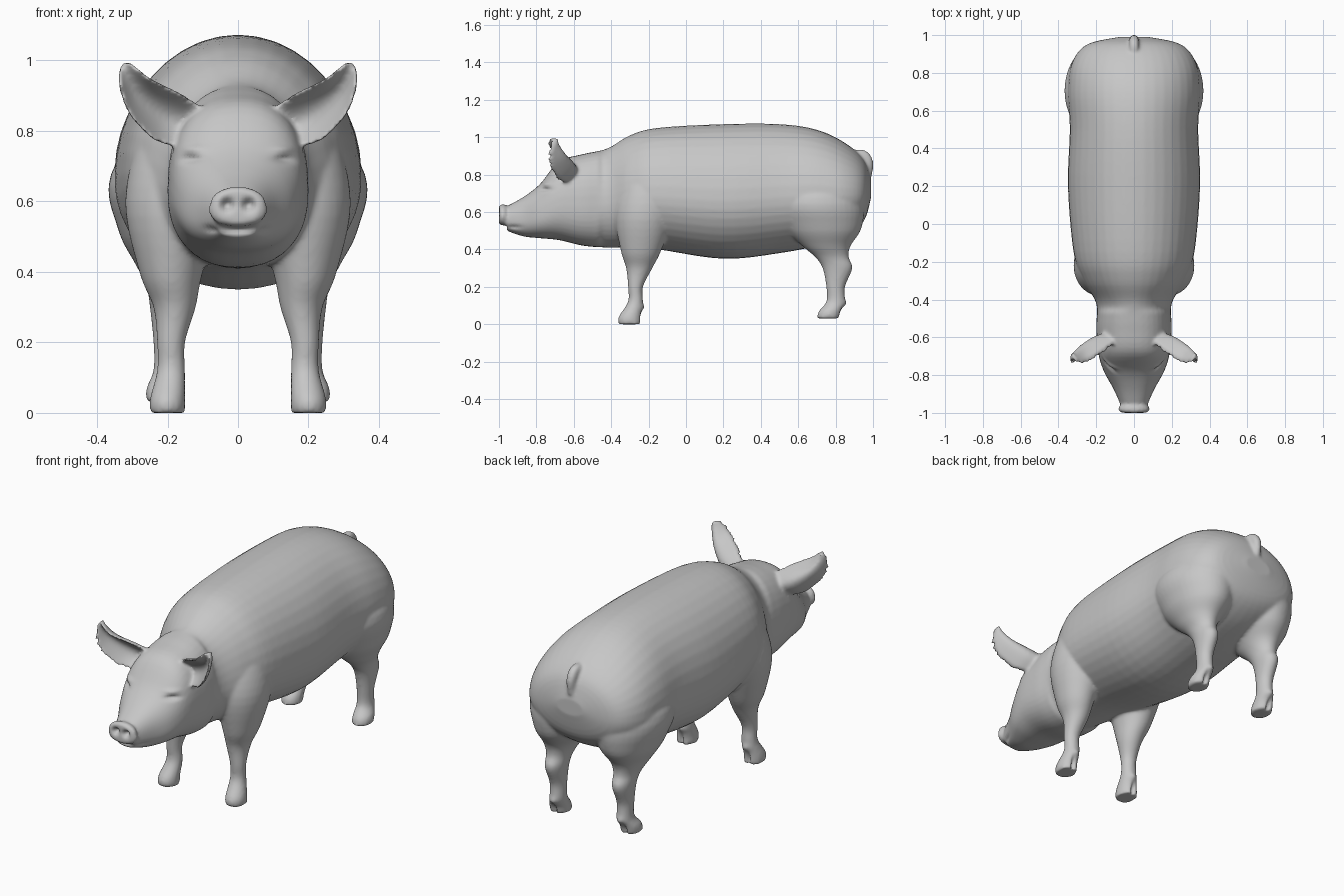
import bpy
import bmesh
from math import sin, cos, pi, exp, copysign
from mathutils import Vector

if "Cube" in bpy.data.objects:
    bpy.data.objects.remove(bpy.data.objects["Cube"])

bm = bmesh.new()


def flow(rows, steps=5):
    """Fill in rows along a smooth curve through the given rows."""
    rows = [Vector(row) for row in rows]
    padded = [rows[0]] + rows + [rows[-1]]
    filled = []
    for before, start, end, after in zip(padded, padded[1:], padded[2:], padded[3:]):
        for step in range(steps):
            t = step / steps
            leave, arrive = (end - before) / 2, (after - start) / 2
            bend = 3 * (end - start) - 2 * leave - arrive
            twist = 2 * (start - end) + leave + arrive
            filled.append(start + leave * t + bend * t ** 2 + twist * t ** 3)
    return filled + [rows[-1]]


def loft(rings):
    """Skin a list of closed rings and cap both ends."""
    loops = [[bm.verts.new(point) for point in ring] for ring in rings]
    for low, high in zip(loops, loops[1:]):
        for i in range(len(low)):
            bm.faces.new((low[i - 1], low[i], high[i], high[i - 1]))
    bm.faces.new(loops[0])
    bm.faces.new(loops[-1])


def circle(count=40):
    """Cosine and sine pairs around a full turn."""
    return [(cos(2 * pi * k / count), sin(2 * pi * k / count)) for k in range(count)]


def section(y, bottom, top, half):
    """Egg-shaped upright section, squarer on the head."""
    square = .85 if y < -.45 else 1
    middle = bottom + .43 * (top - bottom)
    ring = []
    for c, s in circle():
        up = copysign(abs(c) ** square, c)
        out = copysign(abs(s) ** square, s)
        reach = top - middle if up > 0 else middle - bottom
        ring.append((half * out, y, middle + reach * up))
    return ring


# Head, neck and trunk: y, bottom, top, half width
trunk = [
    (-.96, .5, .63, .07), (-.87, .47, .68, .11), (-.78, .46, .75, .16),
    (-.68, .45, .87, .19), (-.55, .42, .91, .2), (-.42, .41, .94, .2),
    (-.3, .41, 1.01, .27), (-.15, .4, 1.05, .32), (.2, .35, 1.07, .35),
    (.5, .38, 1.07, .34), (.7, .42, 1.04, .35), (.85, .47, .97, .33),
    (.95, .55, .88, .25), (.99, .68, .77, .08),
]
# Snout disc with a raised rim
disc = [(-1, .54, .63, .06), (-.99, .53, .64, .08), (-.97, .53, .64, .08), (-.95, .54, .63, .06)]
for profile in (trunk, disc):
    loft([section(*row) for row in flow(profile)])

# Legs: z, centre x, centre y, radius x, radius y
front_leg = [
    (0, .2, -.3, .05, .06), (.04, .2, -.3, .05, .06), (.12, .19, -.27, .04, .04),
    (.2, .19, -.27, .04, .04), (.3, .18, -.25, .06, .07), (.4, .19, -.24, .09, .11),
    (.6, .18, -.22, .14, .16), (.8, .14, -.2, .13, .13), (.9, .1, -.2, .05, .05),
]
hind_leg = [
    (.03, .21, .76, .05, .06), (.07, .21, .77, .05, .06), (.12, .2, .8, .04, .05),
    (.2, .2, .8, .04, .05), (.3, .2, .81, .05, .08), (.36, .2, .78, .06, .09),
    (.42, .2, .75, .09, .13), (.52, .19, .73, .15, .21), (.68, .18, .7, .18, .24),
    (.9, .12, .7, .08, .1),
]


def leg(rows, side):
    loft([[(side * (cx + rx * c), cy + ry * s, z) for c, s in circle()]
          for z, cx, cy, rx, ry in flow(rows)])


# Ears: upper edge x and z, lower edge x and z, edge y, cup depth
ear = [
    (.09, .86, .14, .76, -.63, .03), (.17, .91, .23, .77, -.69, .07),
    (.25, .95, .31, .85, -.74, .07), (.3, .99, .34, .94, -.74, .03),
    (.32, 1, .33, .99, -.72, .01),
]


def ear_ring(row, side, count=12, thickness=.03):
    """Cupped front surface joined to a matching back surface."""
    upper_x, upper_z, lower_x, lower_z, y, cup = row
    front = []
    for k in range(count + 1):
        t = k / count
        x = upper_x + t * (lower_x - upper_x)
        z = upper_z + t * (lower_z - upper_z)
        front.append(Vector((side * x, y + cup * sin(pi * t), z)))
    back = [point + Vector((0, thickness, 0)) for point in reversed(front)]
    return front + back


for side in (1, -1):
    leg(front_leg, side)
    leg(hind_leg, side)
    loft([ear_ring(row, side) for row in flow(ear)])

# Tail lying against the rump: y, z, radius
tail = flow([(.88, .9, .025), (.94, .91, .025), (.975, .87, .025), (.98, .79, .015)])
rings = []
for i, (y, z, radius) in enumerate(tail):
    step = tail[min(i + 1, len(tail) - 1)] - tail[max(i - 1, 0)]
    across = Vector((0, -step.y, step.x)).normalized()
    rings.append([Vector((radius * c, y, z)) + across * radius * s for c, s in circle()])
loft(rings)

# Fuse the parts into one smooth skin
bmesh.ops.recalc_face_normals(bm, faces=bm.faces)
mesh = bpy.data.meshes.new("pig_body")
bm.to_mesh(mesh)
bm.free()
pig = bpy.data.objects.new("pig_body", mesh)
bpy.context.scene.collection.objects.link(pig)
fuse = pig.modifiers.new("fuse", "REMESH")
fuse.mode = "VOXEL"
fuse.voxel_size = .009
soften = pig.modifiers.new("soften", "SMOOTH")
soften.iterations = 6
bpy.context.view_layer.update()
graph = bpy.context.evaluated_depsgraph_get()
skin = bpy.data.meshes.new_from_object(pig.evaluated_get(graph))
pig.modifiers.clear()
pig.data = skin

# Sculpted details, mirrored: centre, reach of the brush, push
slit, pit = (.04, .04, .01), (.015, .04, .015)
cleft, bump = (.01, .04, .04), (.03, .03, .02)
details = [
    ((.03, -1, .59), pit, (0, .03, 0)),             # nostrils
    ((0, -.96, .52), slit, (0, .01, 0)),            # mouth
    ((.08, -.92, .52), slit, (-.01, 0, 0)),         # mouth corners
    ((.14, -.76, .72), slit, (-.01, .01, 0)),       # eyes
    ((.14, -.76, .75), slit, (.005, -.01, 0)),      # brows
    ((.2, -.24, .02), cleft, (0, -.02, 0)),         # front hoof clefts
    ((.21, .82, .05), cleft, (0, -.02, 0)),         # hind hoof clefts
    ((.19, -.23, .09), bump, (0, .01, 0)),          # front dewclaws
    ((.2, .85, .11), bump, (0, .01, 0)),            # hind dewclaws
]
for vert in skin.vertices:
    side = copysign(1, vert.co.x)
    mirrored = Vector((abs(vert.co.x), vert.co.y, vert.co.z))
    for centre, reach, push in details:
        gap = mirrored - Vector(centre)
        if gap.length < .12:
            fade = exp(-sum((g / r) ** 2 for g, r in zip(gap, reach)))
            vert.co += Vector((side * push[0], push[1], push[2])) * fade

# One plain grey over the smooth skin
grey = bpy.data.materials.new("soft_grey")
grey.use_nodes = True
colour = (.57, .57, .57, 1)
grey.diffuse_color = colour
grey.node_tree.nodes["Principled BSDF"].inputs["Base Color"].default_value = colour
skin.materials.append(grey)
skin.shade_smooth()
